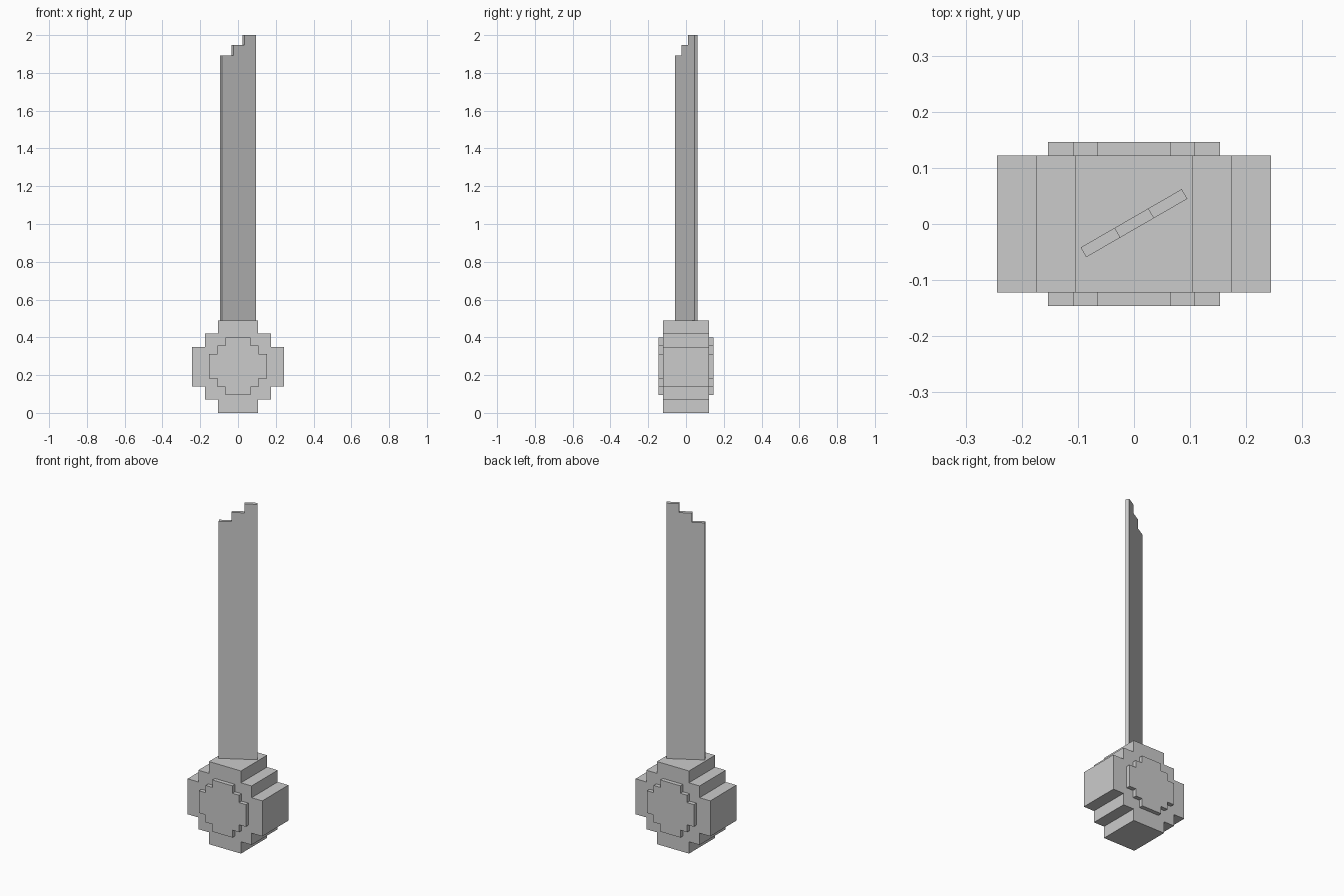
import bpy, bmesh, math
from mathutils import Matrix

if "Cube" in bpy.data.objects:
    bpy.data.objects.remove(bpy.data.objects["Cube"])


def prism(name, profile, y0, y1, matrix=Matrix()):
    """Extrude an (x, z) outline from y0 to y1."""
    bm = bmesh.new()
    face = bm.faces.new([bm.verts.new((x, y0, z)) for x, z in profile])
    ext = bmesh.ops.extrude_face_region(bm, geom=[face])
    verts = [v for v in ext["geom"] if isinstance(v, bmesh.types.BMVert)]
    bmesh.ops.translate(bm, verts=verts, vec=(0, y1 - y0, 0))
    bmesh.ops.recalc_face_normals(bm, faces=bm.faces)
    bm.transform(matrix)
    mesh = bpy.data.meshes.new(name)
    bm.to_mesh(mesh)
    bm.free()
    obj = bpy.data.objects.new(name, mesh)
    bpy.context.collection.objects.link(obj)
    return obj


def stepped_disc(a, b, c, zc):
    """Pixel-style round outline with half-sizes a < b < c."""
    quarter = [(c, a), (b, a), (b, b), (a, b), (a, c)]
    pts = []
    for k in range(4):
        for x, z in quarter:
            for _ in range(k):
                x, z = -z, x
            pts.append((x, z + zc))
    return pts


ZC = 0.2445
HALF = 0.122

# Stepped round weight at the bottom
prism("bob_body", stepped_disc(0.105, 0.1745, 0.2445, ZC), -HALF, HALF)

# Raised stepped plates on front and back
for name, s in (("front_plate", -1), ("back_plate", 1)):
    prism(name, stepped_disc(0.0655, 0.109, 0.153, ZC + 0.002), s * HALF, s * 0.146)

# Thin rod turned 30 degrees, with a stair-stepped top
w, base = 0.104, 2 * ZC
rod = [(-w, base), (w, base), (w, 2.0), (w / 3, 2.0), (w / 3, 1.947),
       (-w / 3, 1.947), (-w / 3, 1.892), (-w, 1.892)]
prism("rod", rod, -0.01, 0.01,
      Matrix.Translation((0, 0.0015, 0)) @ Matrix.Rotation(math.radians(30), 4, 'Z'))
